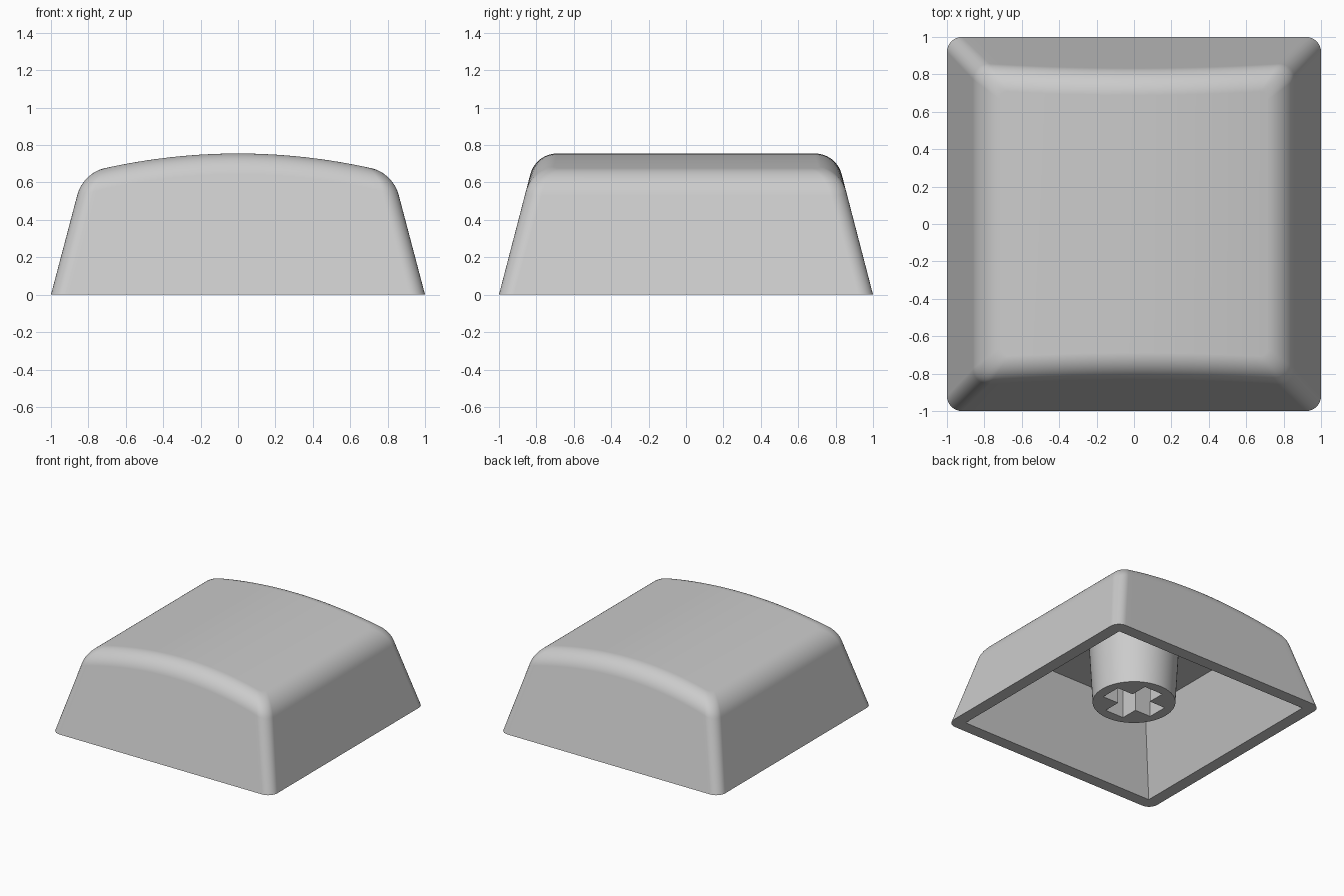
import bpy, bmesh
from math import sin, cos, tan, pi, radians

cube = bpy.data.objects.get("Cube")
if cube:
    bpy.data.objects.remove(cube)

TAPER = 0.26        # inward lean of the outer walls per unit of height
ROUND = 0.115       # tangent length of the rounded top rim
CEILING = 0.61      # height of the hollow's ceiling

grey = bpy.data.materials.new("plain grey")
grey.use_nodes = True
colour = (0.6, 0.6, 0.6, 1)
grey.diffuse_color = colour
grey.node_tree.nodes["Principled BSDF"].inputs["Base Color"].default_value = colour


def crown(x):
    """Height of the arched top."""
    return 0.755 - 0.155 * x * x


def finish(bm, name, angle):
    bmesh.ops.recalc_face_normals(bm, faces=bm.faces)
    mesh = bpy.data.meshes.new(name)
    bm.to_mesh(mesh)
    bm.free()
    mesh.materials.append(grey)
    obj = bpy.data.objects.new(name, mesh)
    bpy.context.collection.objects.link(obj)
    bpy.ops.object.select_all(action='DESELECT')
    obj.select_set(True)
    bpy.context.view_layer.objects.active = obj
    bpy.ops.object.shade_smooth_by_angle(angle=radians(angle))
    mod = obj.modifiers.new("flat walls", 'WEIGHTED_NORMAL')
    mod.keep_sharp = True
    return obj


def loop(bm, points):
    return [bm.verts.new(p) for p in points]


def bridge(bm, a, b):
    n = len(a)
    for i in range(n):
        j = (i + 1) % n
        bm.faces.new((a[i], a[j], b[j], b[i]))


def fill_between(bm, *loops):
    """Flat face with a hole, between an outer and an inner loop."""
    edges = []
    for ring in loops:
        for i, v in enumerate(ring):
            w = ring[(i + 1) % len(ring)]
            edges.append(bm.edges.get((v, w)) or bm.edges.new((v, w)))
    bmesh.ops.triangle_fill(bm, edges=edges, use_beauty=True)


def rounded_ring(half_x, half_y, radius, height, steps=32, corner=8):
    """Rounded rectangle, mirrored front to back; half_y and height depend on x."""
    inner = half_x - radius
    arc = [(sin(k / corner * pi / 2), cos(k / corner * pi / 2))
           for k in range(corner + 1)]
    right = [(inner + radius * s, radius * (1 - c)) for s, c in arc]
    left = [(-x, drop) for x, drop in reversed(right)]
    middle = [(inner * (2 * k / steps - 1), 0) for k in range(1, steps)]
    back = [(x, half_y(x) - drop, height(x)) for x, drop in left + middle + right]
    return back + [(x, -y, z) for x, y, z in reversed(back)]


# Outer shell: base ring, then rings rolling over the top rim
bm = bmesh.new()
base = loop(bm, rounded_ring(1, lambda x: 1, 0.08, lambda x: 0))
lower = base
turn = pi / 2 - 0.254
rim_radius = ROUND / tan(turn / 2)
RIM_STEPS = 12
for k in range(RIM_STEPS + 1):
    a = turn * (1 - k / RIM_STEPS)
    inset = ROUND - rim_radius * sin(a)
    depth = rim_radius * (1 - cos(a))
    ring = loop(bm, rounded_ring(
        1 - TAPER * crown(0.83) - inset,
        lambda x: 1 - TAPER * crown(x) - inset,
        0.09 - 0.3 * (inset + 0.03),
        lambda x: crown(x) - depth))
    bridge(bm, lower, ring)
    lower = ring

# Arched top: strips from the back edge to the front edge
n = len(lower)
for i in range(n // 2 - 1):
    bm.faces.new((lower[i], lower[i + 1], lower[n - 2 - i], lower[n - 1 - i]))

# Hollow underside with a flat rim
signs = ((-1, 1), (1, 1), (1, -1), (-1, -1))
mouth = loop(bm, [(0.9 * x, 0.9 * y, 0) for x, y in signs])
ceiling = loop(bm, [(0.69 * x, 0.69 * y, CEILING) for x, y in signs])
bridge(bm, mouth, ceiling)
bm.faces.new(ceiling)
fill_between(bm, base, mouth)
finish(bm, "cap_shell", 35)

# Stem: tapered post with a cross-shaped socket
bm = bmesh.new()
BOTTOM, SIDES = 0.115, 64
circle = [(cos(2 * pi * k / SIDES), sin(2 * pi * k / SIDES)) for k in range(SIDES)]
foot = loop(bm, [(0.312 * x, 0.312 * y, BOTTOM) for x, y in circle])
head = loop(bm, [(0.34 * x, 0.34 * y, CEILING) for x, y in circle])
bridge(bm, foot, head)
arm, half = 0.23, 0.085
quarter = [(arm, -half), (arm, half), (half, half)]
cross = []
for turn_count in range(4):
    cross += quarter
    quarter = [(-y, x) for x, y in quarter]
slot = loop(bm, [(x, y, BOTTOM) for x, y in cross])
slot_top = loop(bm, [(x, y, CEILING) for x, y in cross])
bridge(bm, slot, slot_top)
fill_between(bm, foot, slot)
fill_between(bm, head, slot_top)
finish(bm, "stem", 35)
